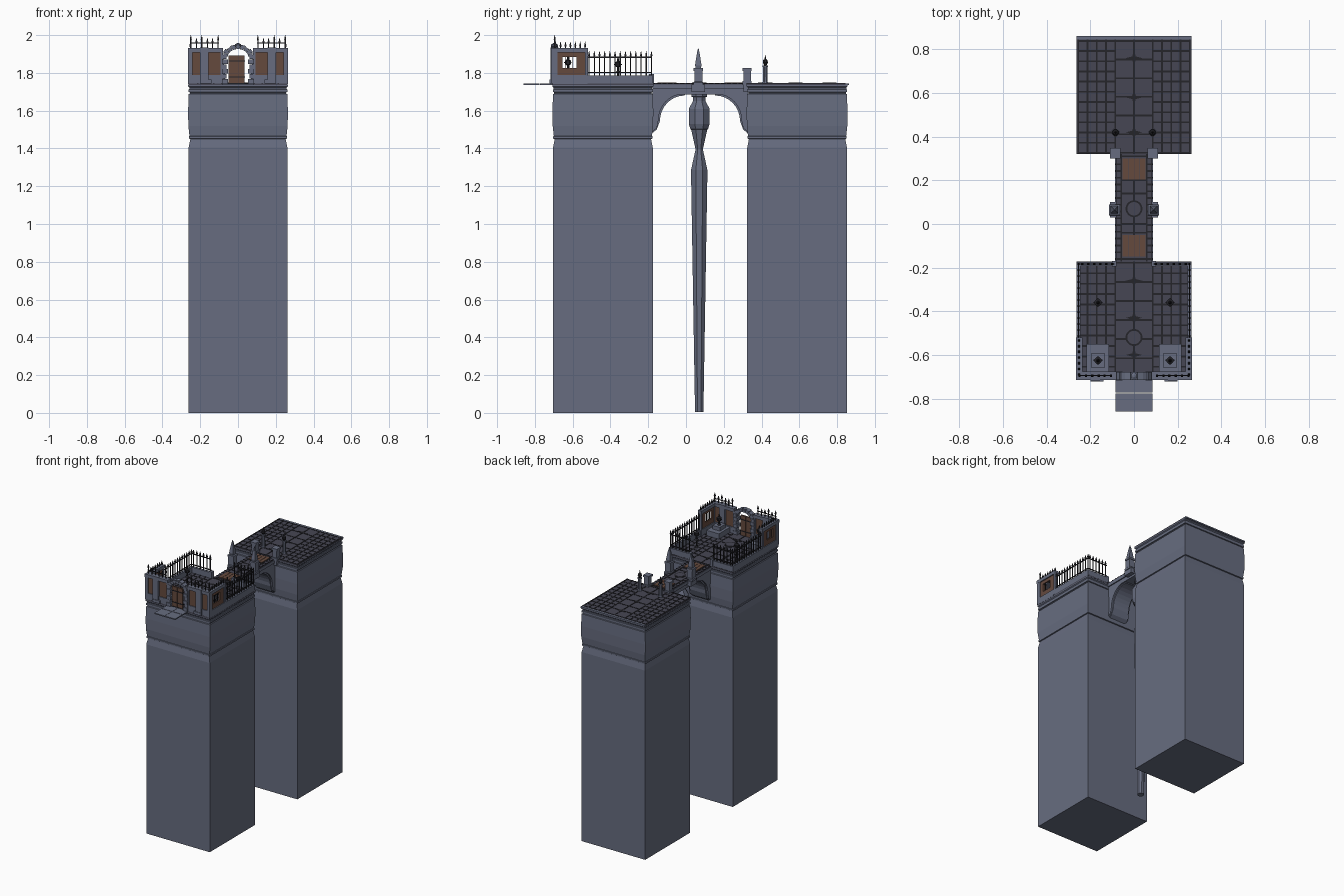
import bpy, bmesh, math
from mathutils import Vector

if "Cube" in bpy.data.objects:
    bpy.data.objects.remove(bpy.data.objects["Cube"])

def material(name, rgb):
    m = bpy.data.materials.new(name)
    m.diffuse_color = (*rgb, 1)
    m.use_nodes = True
    m.node_tree.nodes["Principled BSDF"].inputs["Base Color"].default_value = m.diffuse_color
    return m

STONE = material("blue_grey_stone", (0.135, 0.152, 0.215))
TILE = material("dark_paving", (0.062, 0.062, 0.088))
IRON = material("black_iron", (0.018, 0.018, 0.023))
WOOD = material("brown_wood", (0.13, 0.068, 0.048))
parts = {}

def part(name, mat):
    if name not in parts:
        parts[name] = (bmesh.new(), mat)
    return parts[name][0]

def loft(bm, rings):
    """Join equal-length rings of points and cap both ends."""
    rows = [[bm.verts.new(p) for p in r] for r in rings]
    n = len(rows[0])
    for a, b in zip(rows, rows[1:]):
        for i in range(n):
            j = (i + 1) % n
            bm.faces.new((a[i], a[j], b[j], b[i]))
    bm.faces.new(rows[0][::-1])
    bm.faces.new(rows[-1])

def rect(cx, cy, hx, hy, z):
    return [(cx - hx, cy - hy, z), (cx + hx, cy - hy, z), (cx + hx, cy + hy, z), (cx - hx, cy + hy, z)]

def box(bm, x0, x1, y0, y1, z0, z1):
    cx, cy, hx, hy = (x0 + x1) / 2, (y0 + y1) / 2, abs(x1 - x0) / 2, abs(y1 - y0) / 2
    loft(bm, [rect(cx, cy, hx, hy, z0), rect(cx, cy, hx, hy, z1)])

def mbox(bm, x0, x1, *rest):
    """Box and its mirror image across x = 0."""
    box(bm, x0, x1, *rest)
    box(bm, -x1, -x0, *rest)

def turned(bm, x, y, profile, n=8, turn=0.5):
    """n-sided post from (z, radius) pairs."""
    loft(bm, [[(x + r * math.cos(2 * math.pi * (i + turn) / n), y + r * math.sin(2 * math.pi * (i + turn) / n), z)
               for i in range(n)] for z, r in profile])

def prism(bm, pts, d0, d1, axis):
    """Extrude a 2D outline along x (pts are y,z) or y (pts are x,z)."""
    f = (lambda p, d: (d, p[0], p[1])) if axis == 'x' else (lambda p, d: (p[0], d, p[1]))
    loft(bm, [[f(p, d) for p in pts] for d in (d0, d1)])

TOP = 1.745
# towers: shaft, necking, bulging band and cornice mouldings
PROFILE = [(0, 0), (1.405, 0), (1.45, -.009), (1.452, -.001), (1.464, -.001), (1.466, -.004), (1.52, .002),
           (1.60, .003), (1.688, 0), (1.69, -.006), (1.697, -.006), (1.699, .001), (1.712, .001), (1.714, -.003),
           (1.722, -.003), (1.728, .003), (1.736, .003)]
for name, cy in (("front_tower", -.44), ("rear_tower", .588)):
    loft(part(name, STONE), [rect(0, cy, .261 + d, .264 + d, z) for z, d in PROFILE])

# paved decks with recessed-looking dark joints
deck, joint = part("paved_deck", TILE), part("paving_joints", IRON)
JW = .004
def line_x(y, x0, x1): box(joint, x0, x1, y - JW, y + JW, TOP - .001, TOP + .002)
def line_y(x, y0, y1): box(joint, x - JW, x + JW, y0, y1, TOP - .001, TOP + .002)
for y0, y1 in ((-.708, -.172), (.32, .845)):
    box(deck, -.263, .263, y0, y1, 1.735, TOP)
    for s in (-1, 1):
        for k in range(5):
            line_y(s * (.086 + .0425 * k), y0, y1)
    for k in range(12):
        y = y0 + .006 + (y1 - y0 - .012) * k / 11
        line_x(y, -.26, -.085)
        line_x(y, .085, .26)
    for k in range(7):
        line_x(y0 + .006 + (y1 - y0 - .012) * k / 6, -.085, .085)
    line_y(0, y0, y1)
box(part("rear_edge_strip", STONE), -.263, .263, .845, .862, 1.735, TOP)

# iron star inlays and round hatches
for y in (-.6, -.43, -.26, .42, .58, .76):
    loft(joint, [[((.038, .011)[i % 2] * math.cos(i * math.pi / 4), y + (.038, .011)[i % 2] * math.sin(i * math.pi / 4), z)
                  for i in range(8)] for z in (TOP, TOP + .003)])
for y in (-.52, .07):
    turned(joint, 0, y, [(TOP, .039), (TOP + .003, .039)], 20)
    turned(part("round_hatches", TILE), 0, y, [(TOP, .031), (TOP + .005, .031)], 20)

# entry slab in front of the gate
slab = part("entry_slab", STONE)
for y0, y1 in ((-.86, -.776), (-.772, -.70)):
    mbox(slab, .001, .085, y0, y1, 1.737, TOP)

# bridge deck, ledges, edge blocks and wooden panels
bridge = part("bridge_beam", STONE)
box(bridge, -.078, .078, -.178, .328, 1.685, 1.715)
box(bridge, -.086, .086, -.178, .328, 1.715, 1.738)
box(deck, -.083, .083, -.172, .32, 1.737, TOP)
for k in range(16):
    y = -.16 + k * .031
    line_x(y, -.085, -.058)
    line_x(y, .058, .085)
for y in (-.16, -.04, .0, .14, .2, .31):
    line_x(y, -.06, .06)
for s in (-1, 1):
    line_y(s * .058, -.172, .32)
line_y(0, -.05, .21)
for y0, y1 in ((-.15, -.05), (.205, .3)):
    for k in range(4):
        x = -.054 + k * .027
        box(part("bridge_planks", WOOD), x + .001, x + .026, y0, y1, TOP - .002, TOP + .005)

# quarter arches against both towers
curve = [(.178 - .17, 1.68)] + [(.008 + .13 * math.sin(a), 1.545 + .135 * math.cos(a))
         for a in [k * math.pi / 16 for k in range(1, 9)]]
outline = [(0, 1.69), (0.008, 1.68)] + curve[1:] + [(.155, 1.50), (.18, 1.48), (.18, 1.69)]
for hw, grow in ((.066, 0), (.078, .012)):
    shape = outline if not grow else [(u + grow * .6 if 0 < u < .15 else u, z + grow * .6 if z < 1.69 else z) for u, z in outline]
    prism(part("bridge_arches", STONE), [(-u, z) for u, z in outline], -hw, hw, 'x') if not grow else None
    prism(part("bridge_arches", STONE), [(.148 + u, z) for u, z in outline], -hw, hw, 'x') if not grow else None
    if grow:
        for s in (-1, 1):
            for f in (lambda u: -u, lambda u: .148 + u):
                prism(part("arch_faces", STONE), [(f(u), z) for u, z in shape], s * .064, s * hw, 'x')

# long hanging pier under the bridge
turned(part("hanging_pier", STONE), 0, .07,
       [(0.005, .024), (1.22, .046), (1.285, .047), (1.395, .021), (1.50, .046), (1.502, .05), (1.53, .06),
        (1.61, .06), (1.65, .036), (1.672, .036), (1.674, .045), (1.69, .045)], 8)

# obelisks on the bridge sides, end posts at the rear tower
obelisk = part("bridge_obelisks", STONE)
for s in (-1, 1):
    x = s * .09
    box(obelisk, x - .02, x + .02, .03, .1, 1.70, 1.738)
    turned(obelisk, x, .065, [(1.735, .036), (1.75, .036), (1.755, .03), (1.81, .03), (1.811, .035), (1.825, .035),
                              (1.826, .02), (1.84, .024), (1.86, .02), (1.905, .01), (1.93, .002)], 4)
posts = part("end_posts", STONE)
mbox(posts, .068, .104, .305, .343, 1.70, 1.81)
mbox(posts, .063, .109, .3, .348, 1.81, 1.825)
mbox(posts, .063, .109, .3, .348, 1.735, 1.757)

# lamps
def lamp(x, y, z):
    bm = part("lamps", IRON)
    turned(bm, x, y, [(z, .016), (z + .01, .007), (z + .03, .006), (z + .035, .017), (z + .055, .017),
                      (z + .06, .008), (z + .085, .002)], 8)
    box(bm, x - .02, x + .02, y - .003, y + .003, z + .042, z + .048)
    box(bm, x - .003, x + .003, y - .02, y + .02, z + .042, z + .048)
for s in (-1, 1):
    turned(part("lamp_posts", STONE), s * .085, .42, [(TOP, .017), (1.755, .013), (1.83, .012), (1.832, .016), (1.84, .016)], 8)
    turned(part("lamps", IRON), s * .085, .42, [(1.84, .007), (1.855, .015), (1.868, .012), (1.873, .005), (1.895, .001)], 8)
    lamp(s * .165, -.36, 1.80)
    turned(part("lamps", IRON), s * .165, -.36, [(TOP, .014), (1.755, .005), (1.80, .005)], 8)
    lamp(s * .165, -.625, 1.81)

# plinth blocks inside the front wall
mbox(part("inner_plinths", STONE), .115, .217, -.69, -.55, TOP, 1.785)
mbox(part("inner_plinths", STONE), .135, .195, -.66, -.59, 1.785, 1.812)

# front wall: base, cap, piers and through panels of wood
wall, panel = part("gatehouse_wall", STONE), part("wall_panels", WOOD)
mbox(wall, .083, .262, -.708, -.682, TOP - .005, 1.79)
mbox(wall, .08, .266, -.715, -.675, 1.908, 1.932)
mbox(wall, .242, .265, -.712, -.68, TOP, 1.93)
mbox(wall, .08, .092, -.708, -.682, TOP, 1.93)
mbox(wall, .155, .2, -.718, -.675, TOP, 1.935)
mbox(wall, .14, .2, -.722, -.675, TOP, 1.765)
for x0, x1 in ((.092, .155), (.2, .242)):
    mbox(panel, x0, x1, -.702, -.688, 1.79, 1.91)

# side walls with a barred window in a wooden panel
mbox(wall, .24, .264, -.705, -.522, TOP - .005, 1.79)
mbox(wall, .236, .266, -.705, -.52, 1.908, 1.932)
mbox(wall, .238, .266, -.536, -.52, TOP, 1.93)
for y0, y1, z0, z1 in ((-.69, -.655, 1.79, 1.91), (-.58, -.535, 1.79, 1.91), (-.655, -.58, 1.79, 1.825), (-.655, -.58, 1.885, 1.91)):
    mbox(panel, .246, .258, y0, y1, z0, z1)
bars = part("iron_fence", IRON)
for k in range(3):
    y = -.637 + k * .019
    mbox(bars, .25, .254, y - .002, y + .002, 1.82, 1.89)

# gate: quoined jambs, voussoir arch, keystone and wooden door
gate = part("gate_arch", STONE)
for k in range(6):
    mbox(gate, .052 + .008 * (k % 2), .085, -.718 + .003 * (k % 2), -.675, TOP + .0255 * k, TOP + .0255 * (k + 1) - .002)
for k in range(9):
    a0, a1 = math.pi * (k + .04) / 9, math.pi * (k + .96) / 9
    ro = .08 + .006 * (k % 2)
    pts = [(r * math.cos(a), 1.885 + .76 * r * math.sin(a)) for r, a in ((.054, a0), (ro, a0), (ro, a1), (.054, a1))]
    prism(gate, pts, -.715, -.678, 'y')
turned(gate, 0, -.697, [(1.935, .016), (1.952, .016), (1.958, .005)], 8)
door = part("gate_door", WOOD)
for k in range(4):
    x = -.05 + k * .0215
    box(door, x, x + .0205, -.702, -.69, TOP, 1.893)
for z in (1.775, 1.86):
    box(bars, -.05, .036, -.705, -.687, z, z + .006)

# low fence wall, spear bars and rails
low = part("fence_base", STONE)
mbox(low, .245, .263, -.522, -.175, TOP - .003, 1.787)
mbox(low, .085, .263, -.192, -.174, TOP - .003, 1.787)
mbox(low, .08, .1, -.195, -.17, TOP, 1.795)
def spear(x, y, z0, z1):
    turned(bars, x, y, [(z0, .004), (z1 - .03, .004), (z1 - .022, .0075), (z1, .001)], 4)
for s in (-1, 1):
    for k in range(13):
        spear(s * .254, -.513 + .0275 * k, 1.785, 1.915)
    for k in range(6):
        spear(s * (.1 + .0275 * k), -.183, 1.785, 1.915)
    for k, x in enumerate((.105, .135, .162, .192, .22, .25)):
        spear(s * x, -.695, 1.93, 2.0 if k in (0, 3, 5) else 1.985)
    for k in range(7):
        spear(s * .252, -.69 + .026 * k, 1.93, 1.965)
for z in (1.80, 1.88):
    mbox(bars, .252, .257, -.52, -.18, z, z + .006)
    mbox(bars, .09, .257, -.186, -.181, z, z + .006)
mbox(bars, .1, .255, -.697, -.693, 1.955, 1.96)

# turn every collected part into an object
for name, (bm, mat) in parts.items():
    bmesh.ops.recalc_face_normals(bm, faces=bm.faces)
    me = bpy.data.meshes.new(name)
    bm.to_mesh(me)
    bm.free()
    me.materials.append(mat)
    bpy.context.collection.objects.link(bpy.data.objects.new(name, me))
